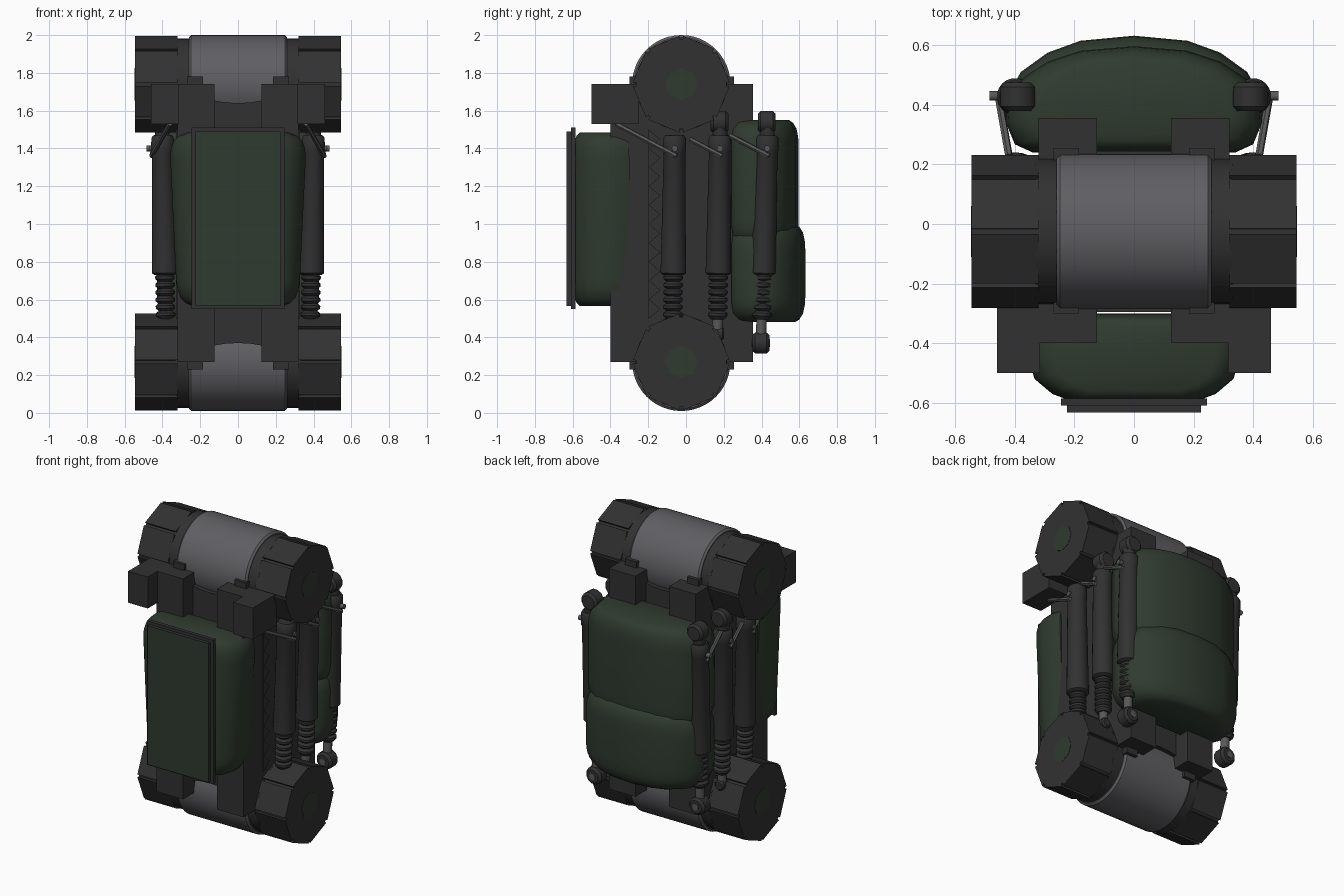
import bpy, bmesh
from math import sin, cos, pi, radians
from mathutils import Vector

if "Cube" in bpy.data.objects:
    bpy.data.objects.remove(bpy.data.objects["Cube"])


def material(name, rgb):
    m = bpy.data.materials.new(name)
    m.use_nodes = True
    m.diffuse_color = (*rgb, 1)
    m.node_tree.nodes["Principled BSDF"].inputs["Base Color"].default_value = (*rgb, 1)
    return m


DARK = material("dark metal", (0.031, 0.031, 0.031))
STEEL = material("drum grey", (0.115, 0.112, 0.122))
GREEN = material("dark green", (0.029, 0.043, 0.029))
ROD = material("rod grey", (0.1, 0.1, 0.1))


def finish(name, bm, mat, smooth=None):
    bmesh.ops.recalc_face_normals(bm, faces=bm.faces)
    me = bpy.data.meshes.new(name)
    bm.to_mesh(me)
    bm.free()
    ob = bpy.data.objects.new(name, me)
    bpy.context.collection.objects.link(ob)
    me.materials.append(mat)
    if smooth:
        bpy.ops.object.select_all(action='DESELECT')
        ob.select_set(True)
        bpy.context.view_layer.objects.active = ob
        bpy.ops.object.shade_smooth_by_angle(angle=radians(smooth))
    return ob


def skin(name, rings, mat, smooth=None):
    """Join closed rings of equal length and cap both ends."""
    bm = bmesh.new()
    loops = [[bm.verts.new(p) for p in ring] for ring in rings]
    n = len(loops[0])
    for a, b in zip(loops, loops[1:]):
        for i in range(n):
            j = (i + 1) % n
            bm.faces.new((a[i], a[j], b[j], b[i]))
    bm.faces.new(loops[0])
    bm.faces.new(loops[-1])
    return finish(name, bm, mat, smooth)


def prism(name, pts, axis, lo, hi, mat):
    place = {'x': lambda p, t: (t, *p), 'y': lambda p, t: (p[0], t, p[1])}[axis]
    return skin(name, [[place(p, t) for p in pts] for t in (lo, hi)], mat)


def box(name, x, y, z, mat):
    return prism(name, [(y[0], z[0]), (y[1], z[0]), (y[1], z[1]), (y[0], z[1])], 'x', x[0], x[1], mat)


def lathe(name, a, b, profile, mat, sides=20, smooth=40):
    """Turn (distance, radius) pairs about the line from a towards b."""
    a, b = Vector(a), Vector(b)
    d = (b - a).normalized()
    u = d.orthogonal().normalized()
    v = d.cross(u)
    rings = [[a + d * t + (u * cos(2 * pi * i / sides) + v * sin(2 * pi * i / sides)) * r
              for i in range(sides)] for t, r in profile]
    return skin(name, rings, mat, smooth)


def tube(name, a, b, r, mat, sides=12, bevel=0.0):
    n = (Vector(b) - Vector(a)).length
    prof = [(0, r), (n, r)]
    if bevel:
        prof = [(0, r - bevel), (bevel, r), (n - bevel, r), (n, r - bevel)]
    return lathe(name, a, b, prof, mat, sides)


def pack(name, half, y0, z0, z1, taper=1.0):
    """Soft pack: half outline mirrored, shrinking towards its two ends."""
    outline = half + [(-x, y) for x, y in reversed(half) if x]
    ease = [(0, .74), (.015, .85), (.045, .94), (.09, .985), (.14, 1)]
    levels = [(z0 + d, s) for d, s in ease] + [(z1 - d, s) for d, s in reversed(ease)]
    rings = []
    for z, s in levels:
        k = s * (taper + (1 - taper) * (z - z0) / (z1 - z0))
        rings.append([(x * k, y0 + (y - y0) * s, z) for x, y in outline])
    return skin(name, rings, GREEN, 50)


SIDES = (("left", 1), ("right", -1))
DRUM_Y = -0.025

# Horizontal drums with grooved eight-sided end caps
for level, z in (("upper", 1.74), ("lower", 0.27)):
    tube(level + "_drum", (-0.26, DRUM_Y, z), (0.26, DRUM_Y, z), 0.26, STEEL, 48, 0.012)
    tube(level + "_drum_collar", (-0.33, DRUM_Y, z), (0.33, DRUM_Y, z), 0.243, DARK, 32)
    cap = []
    for k in range(8):
        corners = [Vector((cos(q * pi / 4), sin(q * pi / 4))) * 0.26 for q in (k - 1, k, k + 1)]
        before = corners[1].lerp(corners[0], 0.05)
        after = corners[1].lerp(corners[2], 0.05)
        for p in (before, before * 0.93, after * 0.93, after):
            cap.append((DRUM_Y + p.x, z + p.y))
    for side, s in SIDES:
        prism(f"{level}_cap_{side}", cap, 'x', s * 0.32, s * 0.545, DARK)
        tube(f"{level}_cap_badge_{side}", (s * 0.543, DRUM_Y, z), (s * 0.547, DRUM_Y, z),
             0.085, GREEN, 8)

# Spine between the drums, scalloped at both ends
arc = [(0.25 * cos(a), 0.1 * sin(a)) for a in (pi * i / 12 for i in range(13))]
scallop = [(x, 1.74 - h) for x, h in arc] + [(-x, 0.27 + h) for x, h in arc]
prism("spine", scallop, 'y', -0.295, 0.245, DARK)

for side, s in SIDES:
    # Rails, clamps and front blocks
    box("rail_" + side, (s * 0.125, s * 0.32), (-0.4, 0.355), (0.27, 1.74), DARK)
    box("clamp_" + side, (s * 0.185, s * 0.27), (-0.3, 0.255), (0.23, 1.78), DARK)
    box("front_block_" + side, (s * 0.315, s * 0.46), (-0.5, -0.25), (1.53, 1.74), DARK)
    # Toothed trim along the rails
    teeth = [(-0.2, 1.5), (-0.2, 0.5)]
    for i in range(10):
        teeth += [(-0.195, 0.5 + i * 0.1), (-0.135, 0.55 + i * 0.1)]
    prism("toothed_trim_" + side, teeth, 'x', s * 0.318, s * 0.328, DARK)

    # Three dampers with ribbed boots
    for num, (y, lean) in enumerate(((-0.06, 0.01), (0.18, 0.012), (0.43, 0.03)), 1):
        tag = f"{num}_{side}"
        top = Vector((s * 0.4, y, 1.47))
        foot = Vector((s * 0.383, y - lean, 0.5))
        d = (foot - top).normalized()
        lathe("damper_body_" + tag, top, foot,
              [(0, .05), (.015, .06), (.08, .062), (.09, .058), (.72, .068), (.73, .068), (.74, .055)], DARK)
        ribs = []
        for i in range(6):
            t = 0.735 + i * 0.039
            ribs += [(t, .036), (t + .012, .052), (t + .026, .052)]
        lathe("damper_boot_" + tag, top, foot, ribs + [(.975, .036)], DARK, 20, 25)
        pin_z = 1.4
        reach = 0.485 if num == 3 else 0.468
        tube("damper_pin_" + tag, (s * 0.42, y, pin_z), (s * reach, y, pin_z), 0.016, ROD, 10)
        # Slim link running up and forward
        ends = {1: (0.36, -0.37, 1.53), 2: (0.43, 0.02, 1.45), 3: (0.42, 0.23, 1.47)}
        x, ey, ez = ends[num]
        tube("damper_link_" + tag, (s * 0.457, y + 0.01, 1.36), (s * x, ey, ez), 0.013, ROD, 6)
        # Eyes at the free ends
        if num > 1:
            tube("damper_top_eye_" + tag, (s * 0.39, y - 0.05, 1.54), (s * 0.39, y + 0.045, 1.54),
                 0.06, DARK, 12, 0.015)
            tube("damper_neck_" + tag, top, top - d * 0.06, 0.04, DARK)
            length = 0.12 if num == 3 else 0.06
            tube("damper_rod_" + tag, foot, foot + d * length, 0.028, ROD)
        if num == 3:
            e = foot + d * 0.13
            tube("damper_bottom_eye_" + tag, e - Vector((0, .045, 0)), e + Vector((0, .045, 0)),
                 0.058, DARK, 12, 0.015)
            tube("damper_bottom_bolt_" + tag, e - Vector((0, .05, 0)), e + Vector((0, .05, 0)),
                 0.022, ROD, 10)
        elif num == 2:
            e = foot + d * 0.08
            tube("damper_bottom_eye_" + tag, e - Vector((0, .035, 0)), e + Vector((0, .035, 0)),
                 0.035, DARK, 12, 0.01)

# Front pack with framed panel
pack("front_pack", [(0.34, -0.3), (0.365, -0.36), (0.365, -0.44), (0.34, -0.52), (0.28, -0.57), (0.2, -0.6)],
     -0.45, 0.565, 1.485, 0.88)
box("panel_frame", (-0.245, 0.245), (-0.61, -0.585), (0.55, 1.51), DARK)
panel = box("front_panel", (-0.225, 0.225), (-0.632, -0.61), (0.565, 1.49), DARK)
panel.data.materials.append(GREEN)
for f in panel.data.polygons:
    f.material_index = int(f.normal.y < -0.9)

# Back packs with a curved back
curve = [(0.34, 0.24), (0.4, 0.27), (0.43, 0.35), (0.425, 0.43), (0.38, 0.51), (0.29, 0.575), (0.18, 0.615), (0, 0.632)]
pack("lower_back_pack", curve, 0.42, 0.48, 1.0)
pack("upper_back_pack", [(x, y - 0.035 * max(0, y - 0.24) / 0.39) for x, y in curve], 0.4, 0.88, 1.55)
